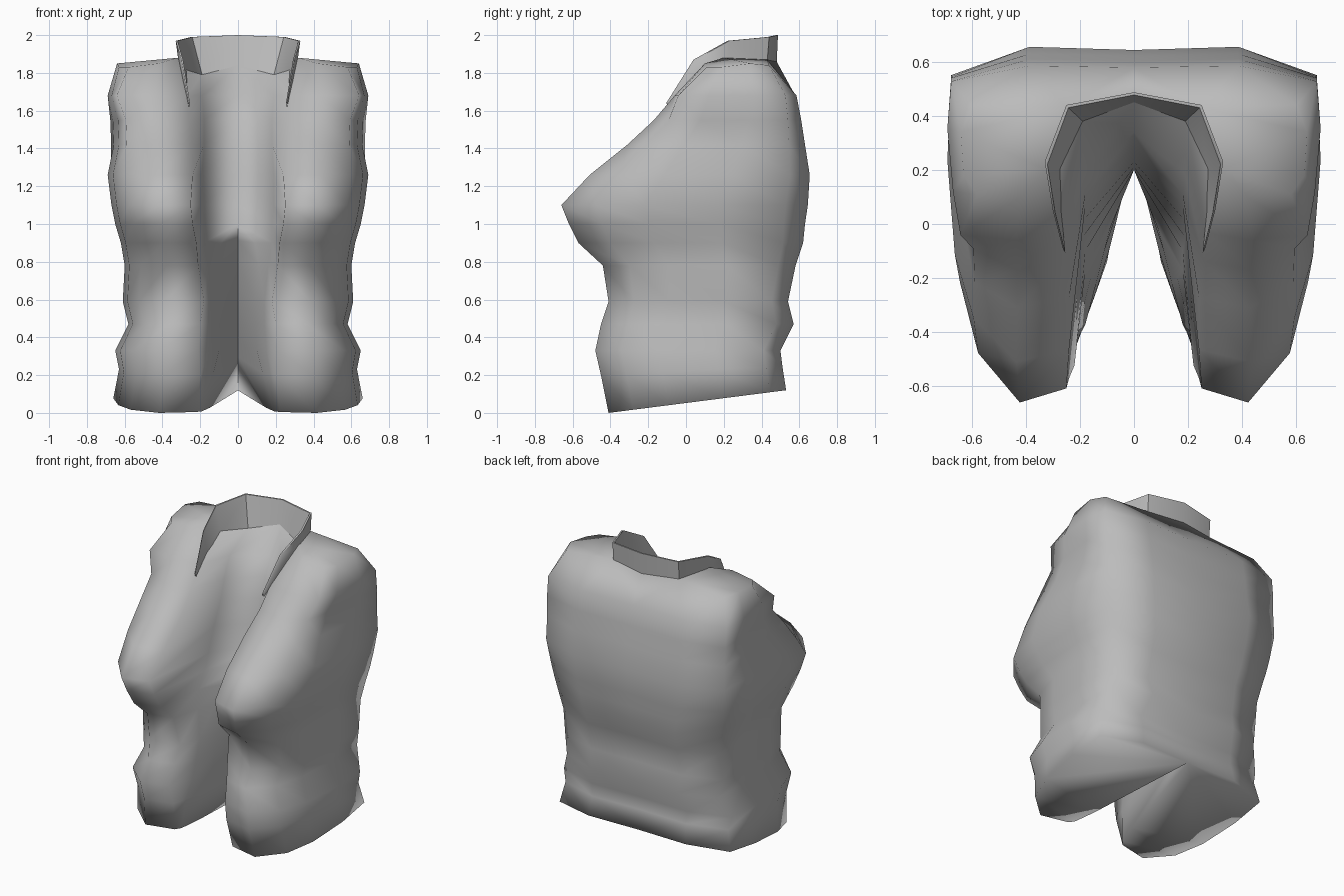
import bpy, bmesh, math

cloth = bpy.data.materials.new("grey_cloth")
cloth.diffuse_color = (0.5, 0.5, 0.5, 1)


def finish(name, verts, faces, angle):
    """Make half a part, mirror it across x = 0 and shade it."""
    mesh = bpy.data.meshes.new(name)
    mesh.from_pydata(verts, [], faces)
    bm = bmesh.new()
    bm.from_mesh(mesh)
    bmesh.ops.remove_doubles(bm, verts=bm.verts, dist=0.0005)
    bmesh.ops.recalc_face_normals(bm, faces=bm.faces)
    bm.to_mesh(mesh)
    bm.free()
    mesh.materials.append(cloth)
    ob = bpy.data.objects.new(name, mesh)
    bpy.context.collection.objects.link(ob)
    mod = ob.modifiers.new("mirror", 'MIRROR')
    mod.use_clip = True
    mod.merge_threshold = 0.002
    bpy.ops.object.select_all(action='DESELECT')
    ob.select_set(True)
    bpy.context.view_layer.objects.active = ob
    bpy.ops.object.modifier_apply(modifier="mirror")
    bpy.ops.object.shade_smooth_by_angle(angle=math.radians(angle))
    return ob


# Body levels: z, back y, side x, front y, lapel x, fold x, fold y, opening x, opening y
LEVELS = [
    (0.00, 0.53, 0.66, -0.41, 0.22, 0.19, -0.34, 0.15, -0.20),
    (0.20, 0.51, 0.63, -0.45, 0.20, 0.17, -0.32, 0.13, -0.20),
    (0.33, 0.50, 0.65, -0.48, 0.21, 0.15, -0.28, 0.10, -0.14),
    (0.47, 0.57, 0.58, -0.45, 0.20, 0.14, -0.25, 0.095, -0.11),
    (0.59, 0.54, 0.61, -0.41, 0.18, 0.14, -0.22, 0.09, -0.09),
    (0.78, 0.58, 0.60, -0.44, 0.21, 0.16, -0.20, 0.11, -0.10),
    (0.90, 0.62, 0.62, -0.57, 0.22, 0.18, -0.17, 0.09, -0.02),
    (1.00, 0.63, 0.65, -0.62, 0.24, 0.18, -0.10, 0.00, 0.20),
    (1.10, 0.645, 0.67, -0.66, 0.25, 0.19, -0.05, 0.00, 0.20),
    (1.26, 0.655, 0.69, -0.51, 0.24, 0.19, 0.01, 0.00, 0.21),
    (1.42, 0.63, 0.685, -0.31, 0.24, 0.18, 0.07, 0.00, 0.23),
    (1.55, 0.61, 0.69, -0.17, 0.26, 0.18, 0.11, 0.00, 0.28),
    (1.68, 0.585, 0.69, -0.06, 0.27, 0.19, 0.18, 0.00, 0.34),
]
# Outer outline: share of side x, share of the way from back to front
OUTLINE = [(0, 0.01), (0.56, 0), (0.98, 0.09), (1.0, 0.36), (0.96, 0.66), (0.86, 0.86), (0.63, 1.0)]
# Shallow hollow at the armhole, and the square shoulder corner above it
ARMHOLE = OUTLINE[:3] + [(0.96, 0.36), (0.92, 0.68), (0.86, 0.90), (0.63, 1.0)]
SHOULDER = OUTLINE[:4] + [(0.97, 0.72), (0.93, 0.97), (0.63, 1.0)]

verts, faces = [], []
for i, (z, yb, xs, yf, xl, xw, yw, xo, yo) in enumerate(LEVELS):
    outline = SHOULDER if z > 1.6 else ARMHOLE if z > 1.4 else OUTLINE
    ring = [(sx * xs, yb + t * (yf - yb)) for sx, t in outline]
    ring += [(xl, yb + 0.96 * (yf - yb)), (xw, yw), (xo, yo)]
    for x, y in ring:
        tilt = 0.0
        if i < 2:                                  # hem rises to the back
            tilt = (0.12, 0.05)[i] * (y + 0.41) / 0.94
        verts.append((x, y, max(0, z + tilt)))

# Shoulder ridge and neckline
verts += [(0, 0.48, 1.86), (0.25, 0.43, 1.87), (0.60, 0.44, 1.84), (0.64, 0.34, 1.85),
          (0.63, 0.18, 1.83), (0.58, 0.11, 1.83), (0.42, 0.10, 1.85), (0.32, 0.20, 1.88),
          (0.19, 0.38, 1.79), (0, 0.45, 1.84)]

N = 10
for r in range(len(LEVELS)):
    for k in range(N - 1):
        a = r * N + k
        faces.append((a, a + 1, a + N + 1, a + N))

# Shoulder top, joining the neck to the ridge
t = len(LEVELS) * N
faces += [(t + 1, t + 2, t + 3, t + 7), (t + 7, t + 3, t + 4), (t + 7, t + 4, t + 5), (t + 7, t + 5, t + 6)]
# Inner neck joining the lining to the back
faces += [(t, t + 9, t + 8, t + 1), (t + 1, t + 8, t + 7)]
# Underside of each half
faces += [(0, 1, 2, 3), (0, 3, 4, 9), (9, 4, 5, 8), (8, 5, 6, 7)]
# Front slit: walls running back to a sloping centre fold
fold = [0]
for i in range(1, 7):
    z = 0.12 + 0.88 * LEVELS[i][0]
    fold.append(len(verts))
    verts.append((0, 0.53 - 0.375 * (z - 0.12), z))
fold.append(7 * N + 9)
for i in range(6):
    faces.append((i * N + 9, fold[i], fold[i + 1], i * N + N + 9))
faces.append((6 * N + 9, fold[6], fold[7]))
finish("vest_body", verts, faces, 120)

# Stand-up collar running down to the lapel points
base = [(0, 0.48, 1.85), (0.25, 0.43, 1.86), (0.315, 0.22, 1.86), (0.29, 0.06, 1.75), (0.26, -0.09, 1.62)]
top = [(0, 0.487, 2.0), (0.25, 0.44, 1.99), (0.33, 0.23, 1.97), (0.30, 0.05, 1.87), (0.262, -0.095, 1.64)]
inner = [(x * 0.97, y - 0.01, z) for x, y, z in top]
low = [(0, 0.45, 1.84), (0.19, 0.38, 1.79), (0.27, 0.20, 1.80), (0.27, 0.05, 1.73), (0.255, -0.09, 1.62)]
cv = base + top + inner + low
cf = []
for s in range(3):
    for k in range(4):
        a = s * 5 + k
        cf.append((a, a + 1, a + 6, a + 5))
finish("collar", cv, cf, 50)
